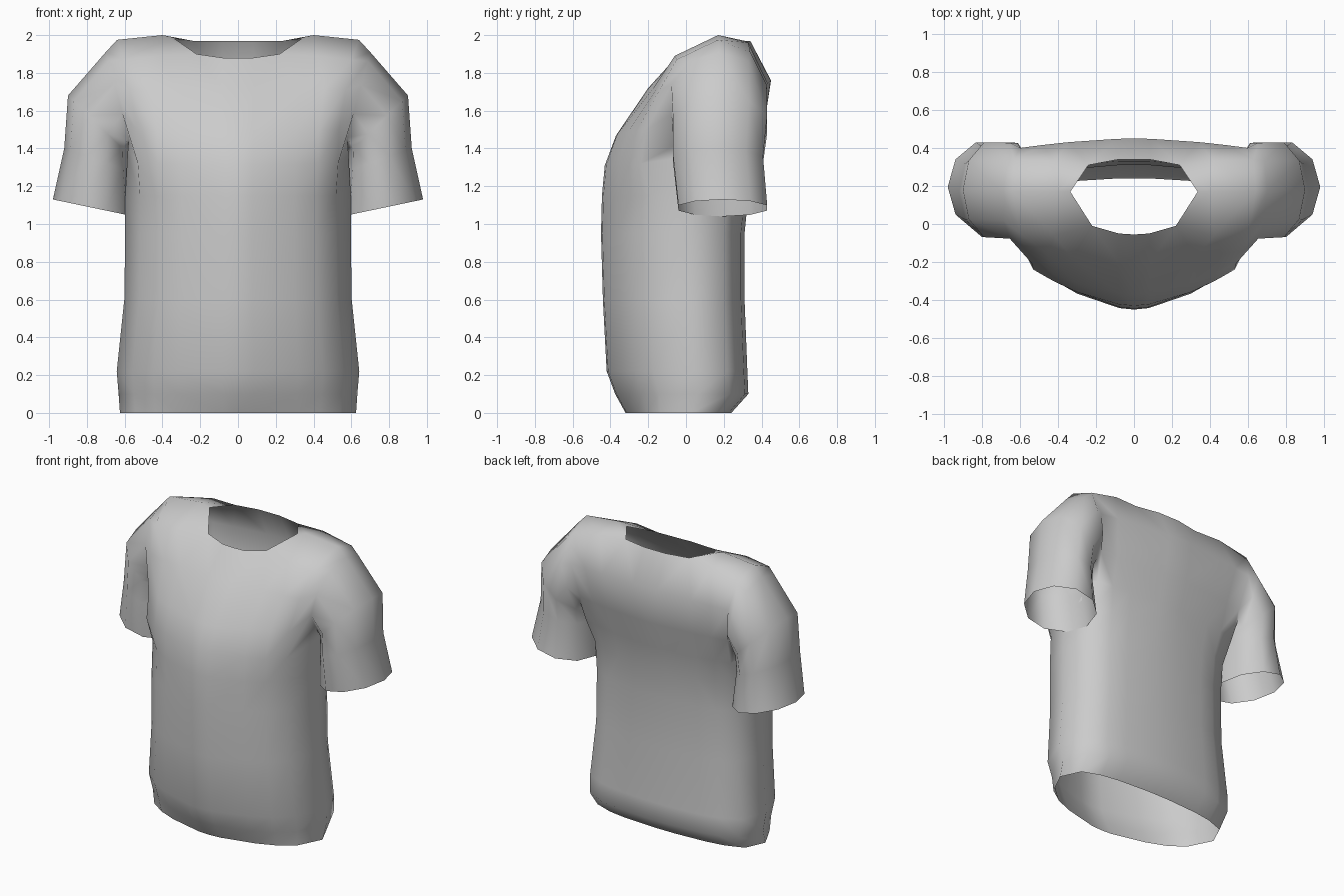
import bpy
import bmesh
from math import cos, sin, pi
from mathutils import Vector

cube = bpy.data.objects.get("Cube")
if cube:
    bpy.data.objects.remove(cube)

cloth = bpy.data.materials.new("light grey cloth")
cloth.use_nodes = True
grey = (0.6, 0.6, 0.6, 1)
cloth.diffuse_color = grey
cloth.node_tree.nodes["Principled BSDF"].inputs["Base Color"].default_value = grey

bm = bmesh.new()


def add(points):
    return [bm.verts.new(p) for p in points]


def bridge(lower, upper, closed=False):
    """Join two equal rows of vertices with quads."""
    count = len(lower)
    for i in range(count if closed else count - 1):
        j = (i + 1) % count
        bm.faces.new((lower[i], lower[j], upper[j], upper[i]))


# Body tube: (height, half width, front y, back y), left half from front to back
body_rings = [(0, .625, -.32, .24), (.1, .632, -.375, .33), (.22, .642, -.42, .325),
              (.6, .602, -.44, .31), (.95, .597, -.45, .31), (1.15, .597, -.445, .33)]
outline = [(0, 1), (.13, .99), (.5, .89), (.7, .8), (.87, .67), (1, .38),
           (.9, .14), (.7, .06), (.5, .025), (.13, 0), (0, 0)]
rows = [add([(w * x, back + (front - back) * v, z) for x, v in outline])
        for z, w, front, back in body_rings]
for lower, upper in zip(rows, rows[1:]):
    bridge(lower, upper)


def panel_row(y, z, edge):
    """Row curving from the centre line out to the armhole edge."""
    edge = Vector(edge)
    return add([(edge.x * s, y + (edge.y - y) * s ** 1.7, z + (edge.z - z) * s)
                for s in (0, .15, .57, .8, 1)])


# Chest and back panels, from armpit height up to the neckline
chest = [panel_row(-.43, 1.31, (.53, -.24, 1.32)),
         panel_row(-.37, 1.47, (.535, -.21, 1.5)),
         panel_row(-.2, 1.72, (.57, -.14, 1.71)),
         add([(0, -.055, 1.88), (.08, -.05, 1.88), (.22, -.01, 1.9),
              (.42, -.06, 1.89), (.6, -.05, 1.87)])]
rear = [panel_row(.36, 1.31, (.55, .3, 1.32)),
        panel_row(.41, 1.5, (.56, .35, 1.5)),
        panel_row(.45, 1.76, (.6, .4, 1.74)),
        add([(0, .34, 1.97), (.08, .34, 1.97), (.24, .31, 1.97),
             (.42, .33, 1.96), (.63, .34, 1.91)])]
armpit = add([(.585, .1, 1.37)])
bridge(rows[-1], chest[0] + armpit + rear[0][::-1])
for panel in (chest, rear):
    for lower, upper in zip(panel, panel[1:]):
        bridge(lower, upper)

# Shoulder seam joining the two panels
shoulder = add([(.335, .17, 1.98), (.4, .17, 2), (.64, .17, 1.975)])
bridge(chest[-1][2:], shoulder)
bridge(rear[-1][2:], shoulder)

# Sleeve: loft from the armhole fold through tilted ovals to the cuff
loop = armpit + [r[-1] for r in chest] + shoulder[-1:] + [r[-1] for r in reversed(rear)]
sleeve_ovals = [((.565, 1.41), (.7, 1.91), .175, .265),
                ((.58, 1.37), (.9, 1.68), .18, .262),
                ((.575, 1.28), (.92, 1.4), .17, .25),
                ((.55, 1.04), (.98, 1.13), .195, .247)]
for inner, outer, y, depth in sleeve_ovals:
    ring = []
    for k in range(len(loop)):
        a = 2 * pi * k / len(loop)
        t = (1 - cos(a)) / 2
        ring.append((inner[0] + (outer[0] - inner[0]) * t, y - depth * sin(a),
                     inner[1] + (outer[1] - inner[1]) * t))
    ring = add(ring)
    bridge(loop, ring, closed=True)
    loop = ring

bmesh.ops.recalc_face_normals(bm, faces=bm.faces)
# The cloth is an open sheet, so make sure its outside faces outwards
bm.faces.ensure_lookup_table()
if bm.faces[0].normal.y > 0:
    bmesh.ops.reverse_faces(bm, faces=bm.faces)

mesh = bpy.data.meshes.new("shirt")
bm.to_mesh(mesh)
bm.free()
mesh.materials.append(cloth)
shirt = bpy.data.objects.new("shirt", mesh)
bpy.context.collection.objects.link(shirt)

# Right half
mirror = shirt.modifiers.new("right_half", 'MIRROR')
mirror.use_clip = True
mirror.merge_threshold = 0.001

bpy.ops.object.select_all(action='DESELECT')
shirt.select_set(True)
bpy.context.view_layer.objects.active = shirt
bpy.ops.object.shade_smooth()
